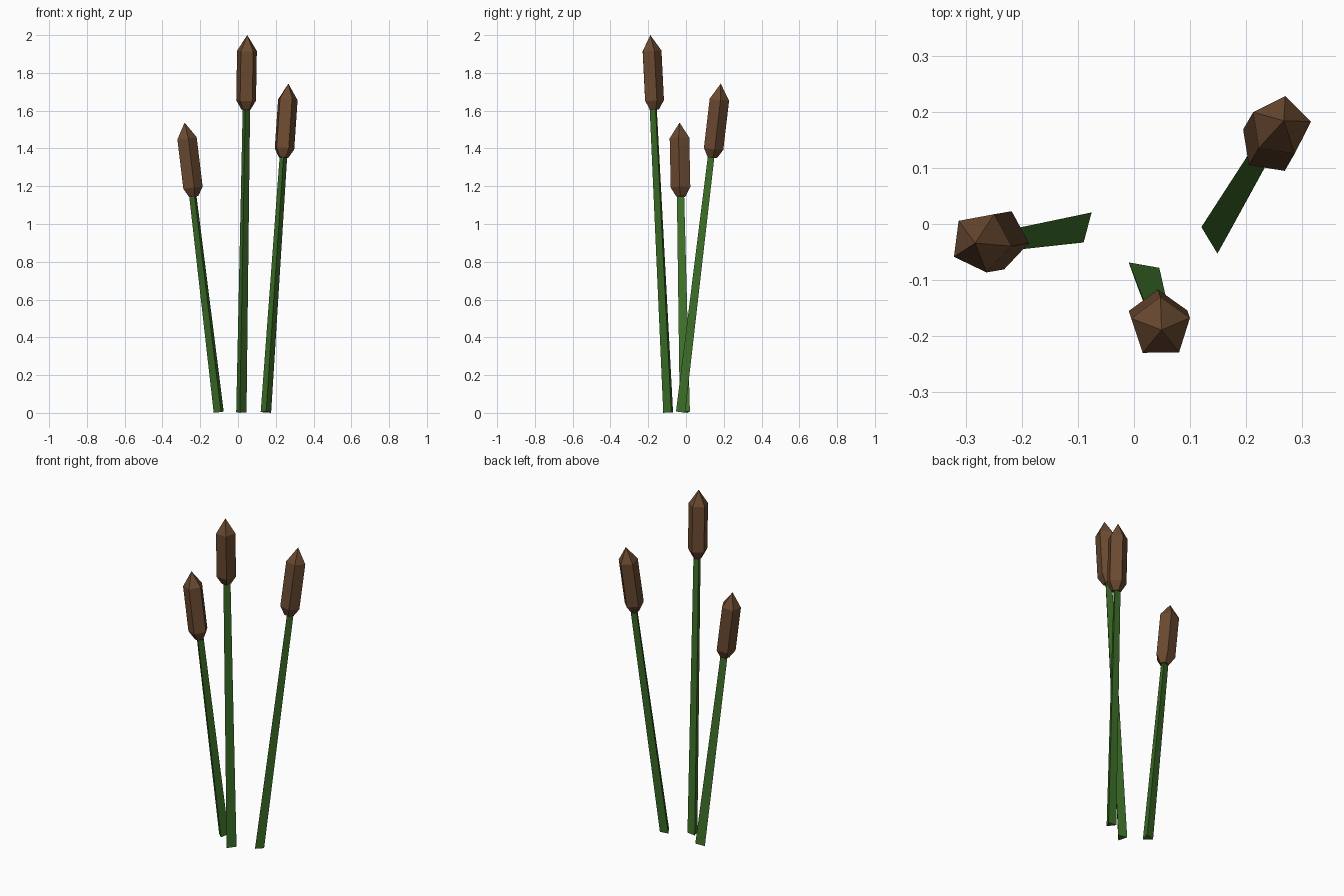
import bpy, bmesh
from math import sin, cos, tau, radians
from mathutils import Vector, Matrix

if "Cube" in bpy.data.objects:
    bpy.data.objects.remove(bpy.data.objects["Cube"])


def material(name, color):
    mat = bpy.data.materials.new(name)
    mat.diffuse_color = color
    mat.use_nodes = True
    mat.node_tree.nodes["Principled BSDF"].inputs["Base Color"].default_value = mat.diffuse_color
    return mat


GREEN = material("stem_green", (0.05, 0.17, 0.023, 1))
BROWN = material("head_brown", (0.145, 0.068, 0.030, 1))


def lathe(name, sides, profile, angle, matrix, mat):
    """Flat-faced solid from (radius, height) rings; radius 0 makes a tip."""
    bm = bmesh.new()
    rings = []
    for r, h in profile:
        if r == 0:
            rings.append([bm.verts.new((0, 0, h))] * sides)
        else:
            rings.append([bm.verts.new((r * cos(angle + tau * i / sides),
                                        r * sin(angle + tau * i / sides), h))
                          for i in range(sides)])
    for a, b in zip(rings, rings[1:]):
        for i in range(sides):
            j = (i + 1) % sides
            bm.faces.new(list(dict.fromkeys((a[i], a[j], b[j], b[i]))))
    for ring in (rings[0], rings[-1]):
        if len(set(ring)) == sides:
            bm.faces.new(ring)
    bmesh.ops.transform(bm, matrix=matrix, verts=bm.verts)
    bmesh.ops.recalc_face_normals(bm, faces=bm.faces)
    mesh = bpy.data.meshes.new(name)
    bm.to_mesh(mesh)
    bm.free()
    mesh.materials.append(mat)
    bpy.context.collection.objects.link(bpy.data.objects.new(name, mesh))


# Each reed: base centre, tip, stem twist, head twist (degrees)
REEDS = {
    "left": ((-0.098, -0.002, 0.004), (-0.283, -0.034, 1.537), 45, -7.5),
    "middle": ((0.015, -0.089, 0.002), (0.049, -0.189, 2.0), 20, 18.5),
    "right": ((0.148, -0.021, 0.004), (0.267, 0.184, 1.743), 31, 9),
}

for side, (base, tip, stem_twist, head_twist) in REEDS.items():
    base, tip = Vector(base), Vector(tip)
    axis = tip - base
    n = axis.length
    tilt = Vector((0, 0, 1)).rotation_difference(axis).to_matrix().to_4x4()
    place = Matrix.Translation(base) @ tilt
    # Tapered three-sided stem
    lathe(side + "_stem", 3, [(0.032, 0), (0.023, n - 0.385)],
          radians(stem_twist), place, GREEN)
    # Five-sided seed head with pointed top
    lathe(side + "_seed_head", 5,
          [(0.026, n - 0.395), (0.055, n - 0.347), (0.055, n - 0.084), (0, n)],
          radians(head_twist), place, BROWN)
